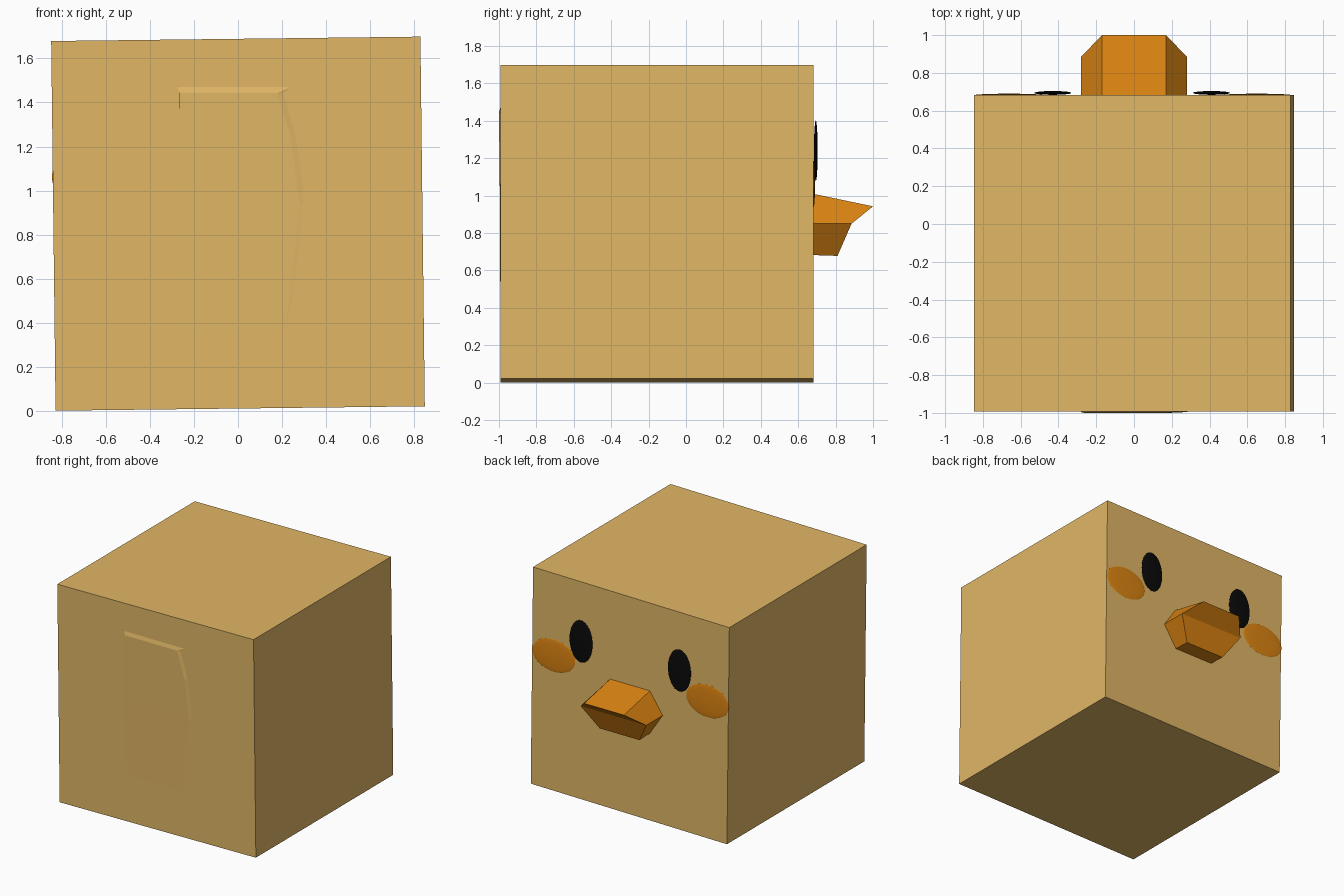
import bpy, bmesh

if "Cube" in bpy.data.objects:
    bpy.data.objects.remove(bpy.data.objects["Cube"])

TILT = -0.0119  # the whole block leans very slightly


def material(name, rgb):
    m = bpy.data.materials.new(name)
    m.diffuse_color = (*rgb, 1)
    m.use_nodes = True
    m.node_tree.nodes["Principled BSDF"].inputs["Base Color"].default_value = m.diffuse_color
    return m


sand = material("sand", (0.75, 0.47, 0.13))
orange = material("orange", (0.71, 0.23, 0.006))
black = material("black", (0.003, 0.003, 0.003))


def loft(name, rings, mat, face_strips=()):
    """Join equal-sized rings of points with quads, cap the first ring,
    and cap the last one with the given index strips."""
    bm = bmesh.new()
    vs = [[bm.verts.new(p) for p in ring] for ring in rings]
    n = len(rings[0])
    for a, b in zip(vs, vs[1:]):
        for i in range(n):
            j = (i + 1) % n
            bm.faces.new((a[i], a[j], b[j], b[i]))
    bm.faces.new(vs[0][::-1])
    for strip in face_strips or (range(n),):
        bm.faces.new([vs[-1][i] for i in strip])
    bmesh.ops.recalc_face_normals(bm, faces=bm.faces)
    me = bpy.data.meshes.new(name)
    bm.to_mesh(me)
    bm.free()
    me.materials.append(mat)
    ob = bpy.data.objects.new(name, me)
    bpy.context.collection.objects.link(ob)
    return ob


def lens(name, loc, radii, mat):
    """Very flat oval stuck to the face."""
    bpy.ops.mesh.primitive_uv_sphere_add(segments=32, ring_count=16, radius=1, location=loc)
    ob = bpy.context.object
    ob.name = name
    ob.scale = radii
    ob.data.materials.append(mat)
    bpy.ops.object.shade_smooth()


# Block body
bpy.ops.mesh.primitive_cube_add(size=1, location=(0, -0.155, 0.85), rotation=(0, TILT, 0))
body = bpy.context.object
body.name = "body"
body.scale = (1.675, 1.675, 1.677)
body.data.materials.append(sand)


# Beak: hexagonal section with a stepped, undercut front
def hexagon(y_top, z_top, y_mid, z_mid, y_low, z_low):
    return [(-0.17, y_top, z_top), (0.17, y_top, z_top), (0.28, y_mid, z_mid),
            (0.17, y_low, z_low), (-0.17, y_low, z_low), (-0.28, y_mid, z_mid)]


loft("beak", [hexagon(0.66, 1.014, 0.66, 0.85, 0.66, 0.683),
              hexagon(1.0, 0.943, 0.885, 0.85, 0.81, 0.678)],
     orange, [(0, 1, 2, 5), (2, 3, 4, 5)])

# Eyes and cheeks
for side, label in ((1, "right"), (-1, "left")):
    lens(label + "_eye", (side * 0.42 - 0.01, 0.694, 1.24), (0.098, 0.01, 0.162), black)
    lens(label + "_cheek", (side * 0.656 - 0.006, 0.682, 1.062), (0.183, 0.008, 0.125), orange)

# Tail barely breaking through the opposite side
profile = [(1.48, -0.990), (1.443, -1.0), (1.24, -0.998), (0.94, -0.9945), (0.22, -0.992)]
widths = [(-0.28, 0.26), (-0.265, 0.18), (-0.275, 0.24), (-0.28, 0.28), (-0.26, 0.2)]
loft("tail", [[(a, -0.95, z), (a, y, z), (b, y, z), (b + 0.03, -0.991, z), (b + 0.03, -0.95, z)]
              for (z, y), (a, b) in zip(profile, widths)], sand)
